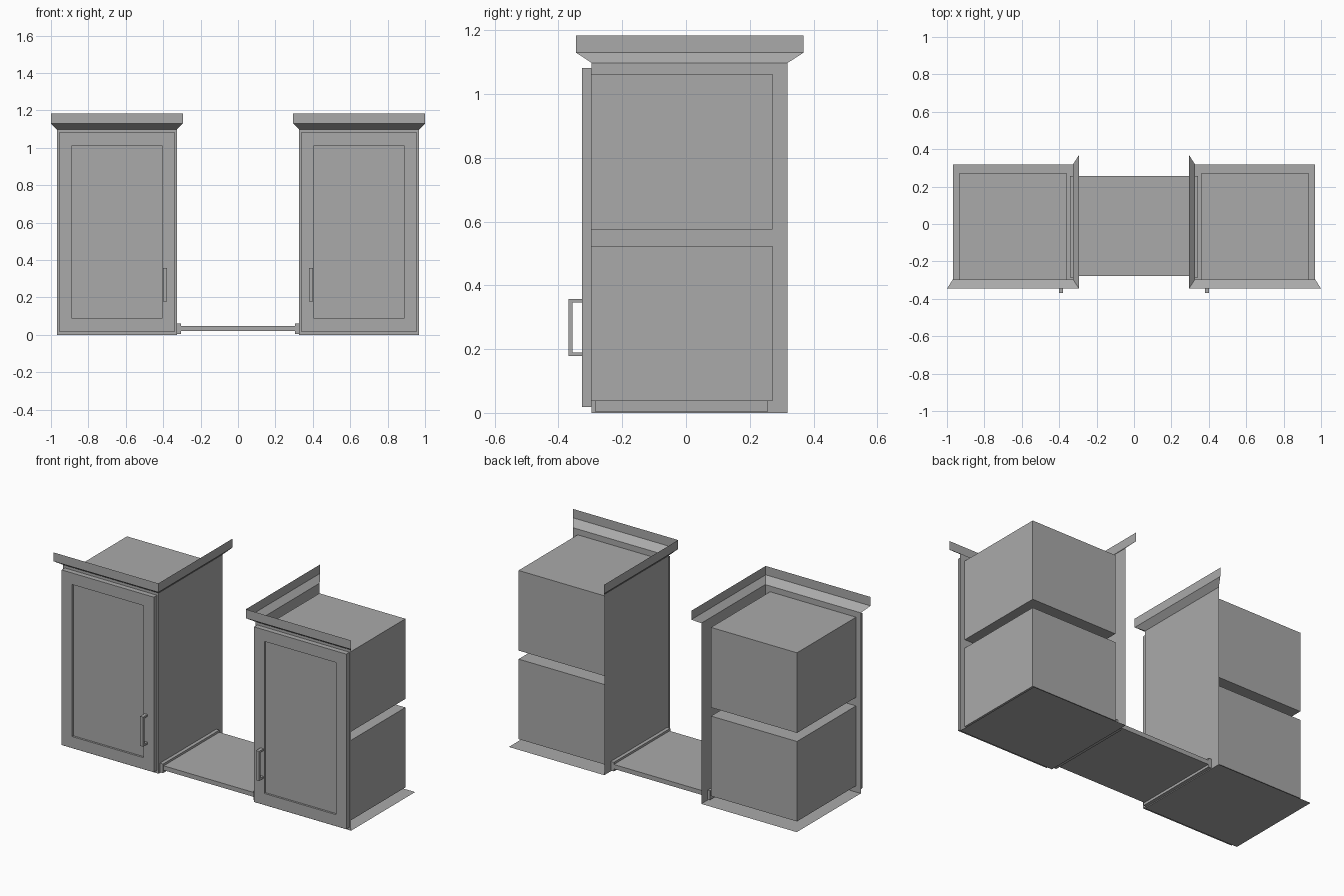
import bpy
import bmesh
from mathutils import Vector

cube = bpy.data.objects.get("Cube")
if cube:
    bpy.data.objects.remove(cube, do_unlink=True)

grey = bpy.data.materials.new("cabinet grey")
grey.use_nodes = True
colour = (0.4, 0.4, 0.4, 1)
grey.diffuse_color = colour
grey.node_tree.nodes["Principled BSDF"].inputs["Base Color"].default_value = colour


def finish(bm, name, side=1):
    """Turn a bmesh into an object, mirrored across x when side is -1."""
    if side < 0:
        for v in bm.verts:
            v.co.x *= -1
        bmesh.ops.reverse_faces(bm, faces=bm.faces)
    mesh = bpy.data.meshes.new(name)
    bm.to_mesh(mesh)
    bm.free()
    mesh.materials.append(grey)
    obj = bpy.data.objects.new(name, mesh)
    bpy.context.collection.objects.link(obj)
    return obj


def add_box(bm, low, high):
    """Add a box between two corners and return its faces."""
    low, high = Vector(low), Vector(high)
    made = bmesh.ops.create_cube(bm, size=1)["verts"]
    for v in made:
        v.co = Vector((v.co[i] + 0.5) * (high[i] - low[i]) + low[i] for i in range(3))
    bm.normal_update()
    return list({f for v in made for f in v.link_faces})


def front_face(faces):
    return next(f for f in faces if f.normal.y < -0.9)


def add_quad(bm, *points):
    bm.faces.new([bm.verts.new(p) for p in points])


# Cabinet dimensions, for the side at +x
IN, OUT, FRONT, BACK, TOP = 0.326, 0.968, -0.296, 0.319, 1.098
XS = (IN, 0.358, 0.936, OUT)
ZS = (0, 0.038, 0.524, 0.576, 1.063, TOP)
OPENINGS = (1, 3)

for side, label in ((1, "left"), (-1, "right")):
    # Carcass skins: pierced face frame, inner side panel and base
    bm = bmesh.new()
    for i in range(len(XS) - 1):
        for k in range(len(ZS) - 1):
            if i == 1 and k in OPENINGS:
                continue
            a, b, c, d = XS[i], XS[i + 1], ZS[k], ZS[k + 1]
            add_quad(bm, (a, FRONT, c), (b, FRONT, c), (b, FRONT, d), (a, FRONT, d))
    add_quad(bm, (IN, BACK, 0), (IN, FRONT, 0), (IN, FRONT, TOP), (IN, BACK, TOP))
    add_quad(bm, (IN, FRONT, 0), (IN, BACK, 0), (OUT, BACK, 0), (OUT, FRONT, 0))
    bmesh.ops.remove_doubles(bm, verts=bm.verts, dist=0.0001)
    finish(bm, label + "_cabinet_carcass", side)

    # Storage compartments, open towards the door
    for k, level in zip(OPENINGS, ("lower", "upper")):
        bm = bmesh.new()
        faces = add_box(bm, (XS[1], FRONT, ZS[k]), (XS[2], 0.271, ZS[k + 1]))
        bmesh.ops.delete(bm, geom=[front_face(faces)], context="FACES")
        finish(bm, f"{label}_{level}_compartment", side)

    # Door with a recessed centre panel
    bm = bmesh.new()
    panel = front_face(add_box(bm, (0.337, -0.327, 0.018), (0.957, FRONT, 1.082)))
    for _ in range(1):
        bmesh.ops.inset_region(bm, faces=[panel], thickness=0.099)
    rim = bmesh.ops.extrude_face_region(bm, geom=[panel])
    bmesh.ops.translate(bm, vec=(0, 0.012, 0),
                        verts=[g for g in rim["geom"] if isinstance(g, bmesh.types.BMVert)])
    if panel.is_valid:
        bmesh.ops.delete(bm, geom=[panel], context="FACES_ONLY")
    bmesh.ops.recalc_face_normals(bm, faces=bm.faces)
    finish(bm, label + "_door", side)

    # Bar handle: grip and two standoffs
    bm = bmesh.new()
    add_box(bm, (0.379, -0.369, 0.178), (0.4, -0.356, 0.358))
    for z in (0.178, 0.346):
        add_box(bm, (0.379, -0.356, z), (0.4, -0.327, z + 0.012))
    finish(bm, label + "_handle", side)

    # Flared cornice along the front and inner side
    foot = ((OUT, FRONT), (IN, FRONT), (IN, BACK))
    lip = ((1.0, -0.345), (0.294, -0.345), (0.294, 0.369))
    bm = bmesh.new()
    rings = [[bm.verts.new((x, y, z)) for x, y in path]
             for path, z in ((foot, TOP), (lip, 1.13), (lip, 1.184))]
    for low, high in zip(rings, rings[1:]):
        for j in range(2):
            bm.faces.new((low[j], high[j], high[j + 1], low[j + 1]))
    finish(bm, label + "_cornice", side)

    # Rail holding the end of the shelf
    bm = bmesh.new()
    add_box(bm, (0.305, -0.285, 0.005), (0.342, 0.257, 0.06))
    finish(bm, label + "_shelf_rail", side)

# Shelf bridging the two cabinets
bm = bmesh.new()
add_box(bm, (-0.31, -0.278, 0.02), (0.31, 0.257, 0.047))
finish(bm, "bridge_shelf")
